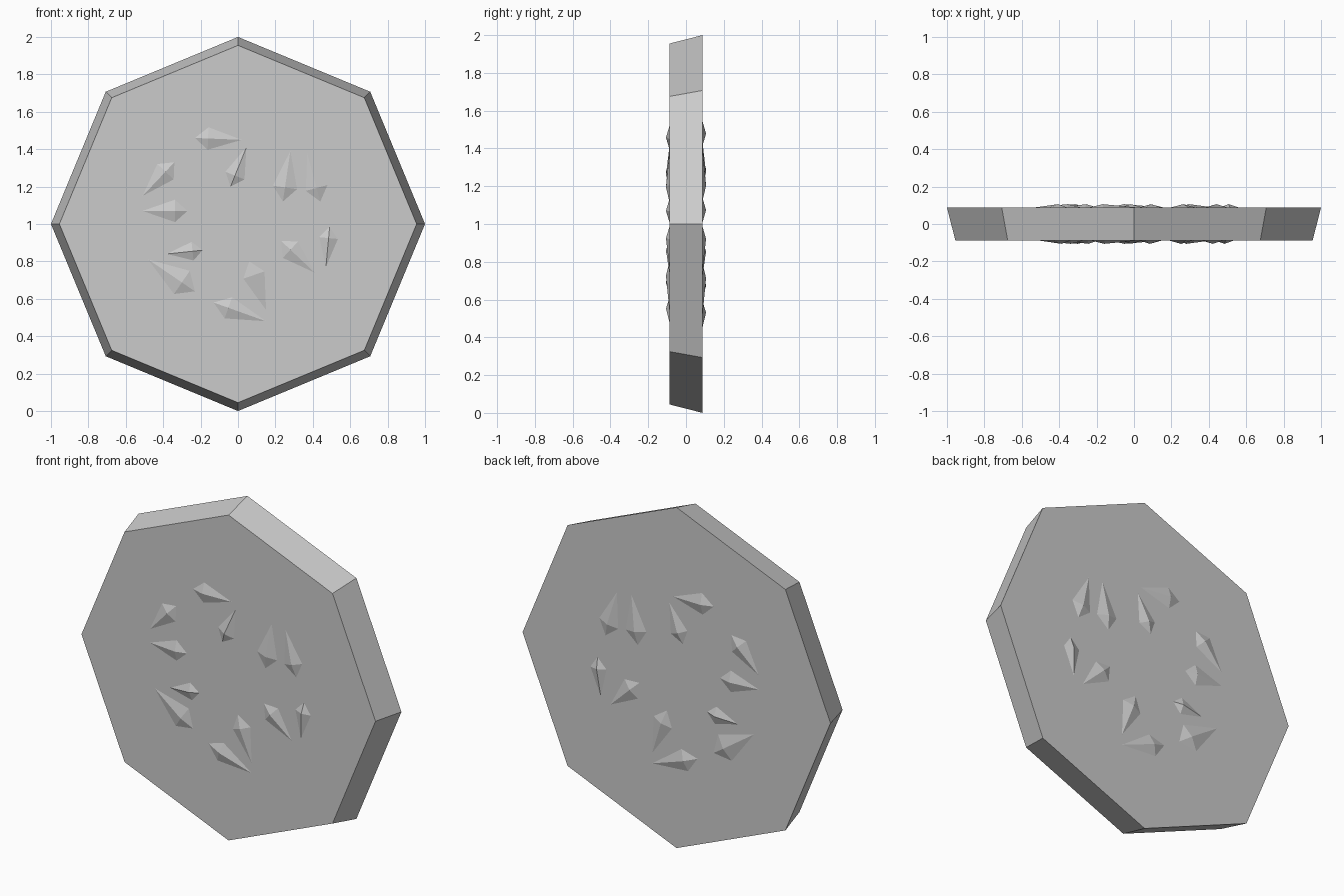
import bpy, bmesh, math
from mathutils import Vector

if "Cube" in bpy.data.objects:
    bpy.data.objects.remove(bpy.data.objects["Cube"])

HALF = 0.088          # half thickness of the slab
PEAK = 0.018          # height of the shards above the faces


def make_object(name, bm):
    bmesh.ops.recalc_face_normals(bm, faces=bm.faces)
    mesh = bpy.data.meshes.new(name)
    bm.to_mesh(mesh)
    bm.free()
    obj = bpy.data.objects.new(name, mesh)
    bpy.context.collection.objects.link(obj)
    return obj


# Octagonal slab, slightly narrower at the front
bm = bmesh.new()
rings = []
for y, r in ((-HALF, 0.955), (HALF, 1.0)):
    rings.append([bm.verts.new((r * math.cos(i * math.pi / 4), y,
                                1 + r * math.sin(i * math.pi / 4))) for i in range(8)])
front, back = rings
bm.faces.new(front)
bm.faces.new(back)
for i in range(8):
    j = (i + 1) % 8
    bm.faces.new((front[i], front[j], back[j], back[i]))
make_object("octagonal_slab", bm)

# Shards: tip x, tip z, butt x, butt z, width
SHARDS = [
    (0.02, 1.45, -0.23, 1.46, 0.12), (0.045, 1.41, -0.04, 1.20, 0.11),
    (0.28, 1.39, 0.24, 1.12, 0.13), (0.37, 1.38, 0.44, 1.12, 0.12),
    (-0.51, 1.15, -0.34, 1.33, 0.12), (-0.51, 1.07, -0.27, 1.07, 0.12),
    (-0.38, 0.84, -0.19, 0.86, 0.10), (-0.48, 0.81, -0.23, 0.64, 0.15),
    (0.15, 0.54, 0.06, 0.80, 0.12), (0.15, 0.48, -0.13, 0.58, 0.12),
    (0.41, 0.74, 0.23, 0.91, 0.12), (0.47, 0.77, 0.49, 0.985, 0.10),
]


def add_shard(bm, tx, tz, bx, bz, width, side, scale):
    # Elongated four-sided bipyramid, half sunk into the slab face
    centre = Vector((0, side * HALF, 1))
    tip = centre + Vector((tx, 0, tz - 1)) * scale
    butt = centre + Vector((bx, 0, bz - 1)) * scale
    axis = (butt - tip).normalized()
    across = Vector((-axis.z, 0, axis.x)) * width / 2 * scale
    waist = tip.lerp(butt, 0.72)
    rise = Vector((0, side * PEAK, 0))
    ring = [bm.verts.new(waist + o) for o in (across, rise, -across, -rise)]
    ends = [bm.verts.new(tip), bm.verts.new(butt)]
    for i in range(4):
        for end in ends:
            bm.faces.new((ring[i], ring[(i + 1) % 4], end))


# The same shard pattern on both faces, a little larger on the wider back
for name, side, scale in (("front_shards", -1, 1.0), ("back_shards", 1, 1.047)):
    bm = bmesh.new()
    for shard in SHARDS:
        add_shard(bm, *shard, side, scale)
    make_object(name, bm)
